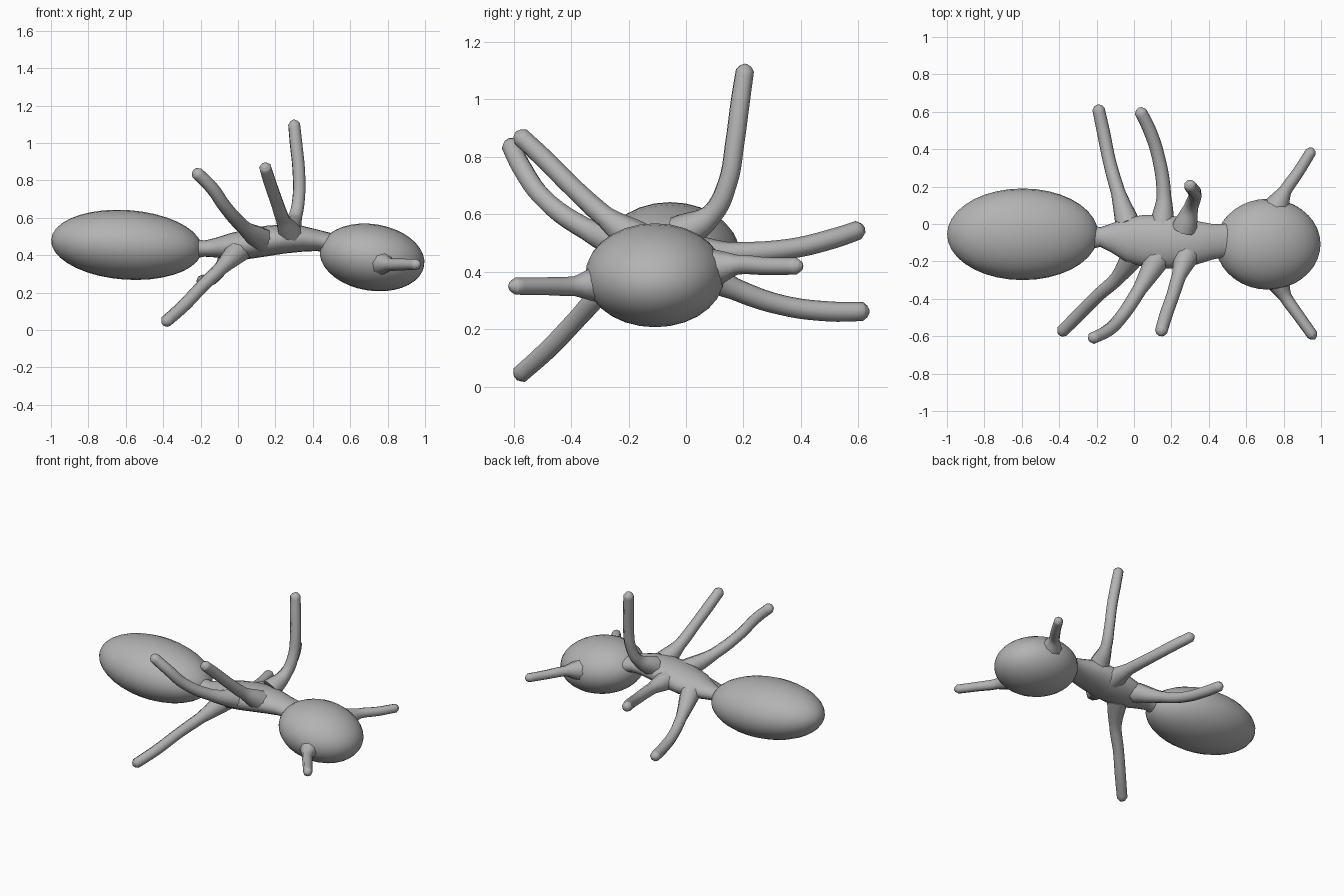
import bpy, bmesh, math
from mathutils import Matrix, Vector

cube = bpy.data.objects.get("Cube")
if cube:
    bpy.data.objects.remove(cube, do_unlink=True)

GREY = (0.45, 0.45, 0.45, 1.0)
mat = bpy.data.materials.new("matte grey")
mat.use_nodes = True
mat.diffuse_color = GREY
mat.node_tree.nodes["Principled BSDF"].inputs["Base Color"].default_value = GREY


def select_only(ob):
    bpy.ops.object.select_all(action="DESELECT")
    ob.select_set(True)
    bpy.context.view_layer.objects.active = ob


def finish(ob):
    ob.data.materials.clear()
    ob.data.materials.append(mat)
    select_only(ob)
    bpy.ops.object.shade_smooth_by_angle(angle=math.radians(60))


def mesh_object(name, bm):
    bmesh.ops.recalc_face_normals(bm, faces=bm.faces)
    me = bpy.data.meshes.new(name)
    bm.to_mesh(me)
    bm.free()
    ob = bpy.data.objects.new(name, me)
    bpy.context.collection.objects.link(ob)
    finish(ob)


def ellipsoid(name, centre, radii, pitch):
    """Ellipsoid with its poles along x, tipped about y by pitch degrees."""
    bm = bmesh.new()
    m = (Matrix.Translation(centre) @ Matrix.Rotation(math.radians(pitch), 4, "Y")
         @ Matrix.Diagonal((*radii, 1)) @ Matrix.Rotation(math.pi / 2, 4, "Y"))
    bmesh.ops.create_uvsphere(bm, u_segments=28, v_segments=18, radius=1, matrix=m)
    mesh_object(name, bm)


def loft(name, sections, sides=20):
    """Skin over elliptical sections given as (x, y, z, half width, half height)."""
    bm = bmesh.new()
    rings = []
    for x, y, z, w, h in sections:
        angles = [2 * math.pi * i / sides for i in range(sides)]
        rings.append([bm.verts.new((x, y + w * math.cos(a), z + h * math.sin(a)))
                      for a in angles])
    for a, b in zip(rings, rings[1:]):
        for i in range(sides):
            j = (i + 1) % sides
            bm.faces.new((a[i], a[j], b[j], b[i]))
    bm.faces.new(rings[0])
    bm.faces.new(rings[-1])
    mesh_object(name, bm)


def limb(name, points, root, radius):
    """Tapered tube through the points: flared root, even shaft, rounded tip."""
    pts = [Vector(p) for p in points]
    end = (pts[-1] - pts[-2]).normalized()
    pts += [pts[-1] + end * 0.016, pts[-1] + end * 0.024]
    radii = [root, radius * 1.1] + [radius] * (len(pts) - 5)
    radii += [radius * 0.95, radius * 0.6, radius * 0.15]
    cu = bpy.data.curves.new(name, "CURVE")
    cu.dimensions = "3D"
    cu.bevel_depth = 1.0
    cu.bevel_resolution = 2
    cu.resolution_u = 5
    cu.use_fill_caps = True
    sp = cu.splines.new("BEZIER")
    sp.bezier_points.add(len(pts) - 1)
    for bp, p, r in zip(sp.bezier_points, pts, radii):
        bp.co = p
        bp.radius = r
        bp.handle_left_type = bp.handle_right_type = "AUTO"
    ob = bpy.data.objects.new(name, cu)
    bpy.context.collection.objects.link(ob)
    select_only(ob)
    bpy.ops.object.convert(target="MESH")
    finish(bpy.context.view_layer.objects.active)


# Body
ellipsoid("abdomen", (-0.595, -0.055, 0.455), (0.405, 0.245, 0.186), 4)
ellipsoid("head", (0.717, -0.108, 0.388), (0.282, 0.243, 0.178), 9)
loft("thorax", [
    (-0.27, -0.07, 0.435, 0.075, 0.060),
    (-0.18, -0.07, 0.435, 0.052, 0.043),
    (-0.12, -0.075, 0.440, 0.078, 0.052),
    (-0.04, -0.085, 0.448, 0.118, 0.070),
    (0.05, -0.09, 0.458, 0.138, 0.080),
    (0.15, -0.095, 0.475, 0.143, 0.082),
    (0.25, -0.10, 0.487, 0.136, 0.078),
    (0.34, -0.10, 0.488, 0.115, 0.070),
    (0.42, -0.095, 0.480, 0.095, 0.058),
    (0.47, -0.09, 0.470, 0.090, 0.055),
    (0.55, -0.09, 0.445, 0.100, 0.060)])

# Legs, from root to tip
legs = {
    "right_front_leg": [(0.28, -0.17, 0.51), (0.24, -0.28, 0.59), (0.205, -0.39, 0.69),
                        (0.17, -0.49, 0.79), (0.145, -0.575, 0.87)],
    "right_middle_leg": [(0.13, -0.18, 0.48), (0.03, -0.35, 0.55), (-0.07, -0.50, 0.66),
                         (-0.14, -0.57, 0.76), (-0.22, -0.61, 0.84)],
    "right_rear_leg": [(0.01, -0.15, 0.43), (-0.09, -0.29, 0.33), (-0.19, -0.38, 0.235),
                       (-0.29, -0.48, 0.13), (-0.385, -0.575, 0.045)],
    "left_front_leg": [(0.27, -0.02, 0.53), (0.305, 0.09, 0.60), (0.325, 0.145, 0.71),
                       (0.325, 0.17, 0.85), (0.31, 0.19, 1.0), (0.30, 0.205, 1.10)],
    "left_middle_leg": [(0.15, -0.01, 0.47), (0.16, 0.15, 0.465), (0.13, 0.36, 0.48),
                        (0.08, 0.51, 0.515), (0.035, 0.60, 0.545)],
    "left_rear_leg": [(-0.03, -0.01, 0.43), (-0.085, 0.17, 0.34), (-0.13, 0.33, 0.285),
                      (-0.165, 0.50, 0.262), (-0.19, 0.615, 0.262)],
}
for name, path in legs.items():
    limb(name, path, 0.068, 0.035)

# Antennae
limb("left_antenna", [(0.755, 0.08, 0.41), (0.81, 0.18, 0.425), (0.88, 0.28, 0.42),
                      (0.945, 0.385, 0.42)], 0.075, 0.031)
limb("right_antenna", [(0.755, -0.28, 0.36), (0.81, -0.39, 0.35), (0.88, -0.49, 0.35),
                       (0.955, -0.595, 0.35)], 0.075, 0.031)
